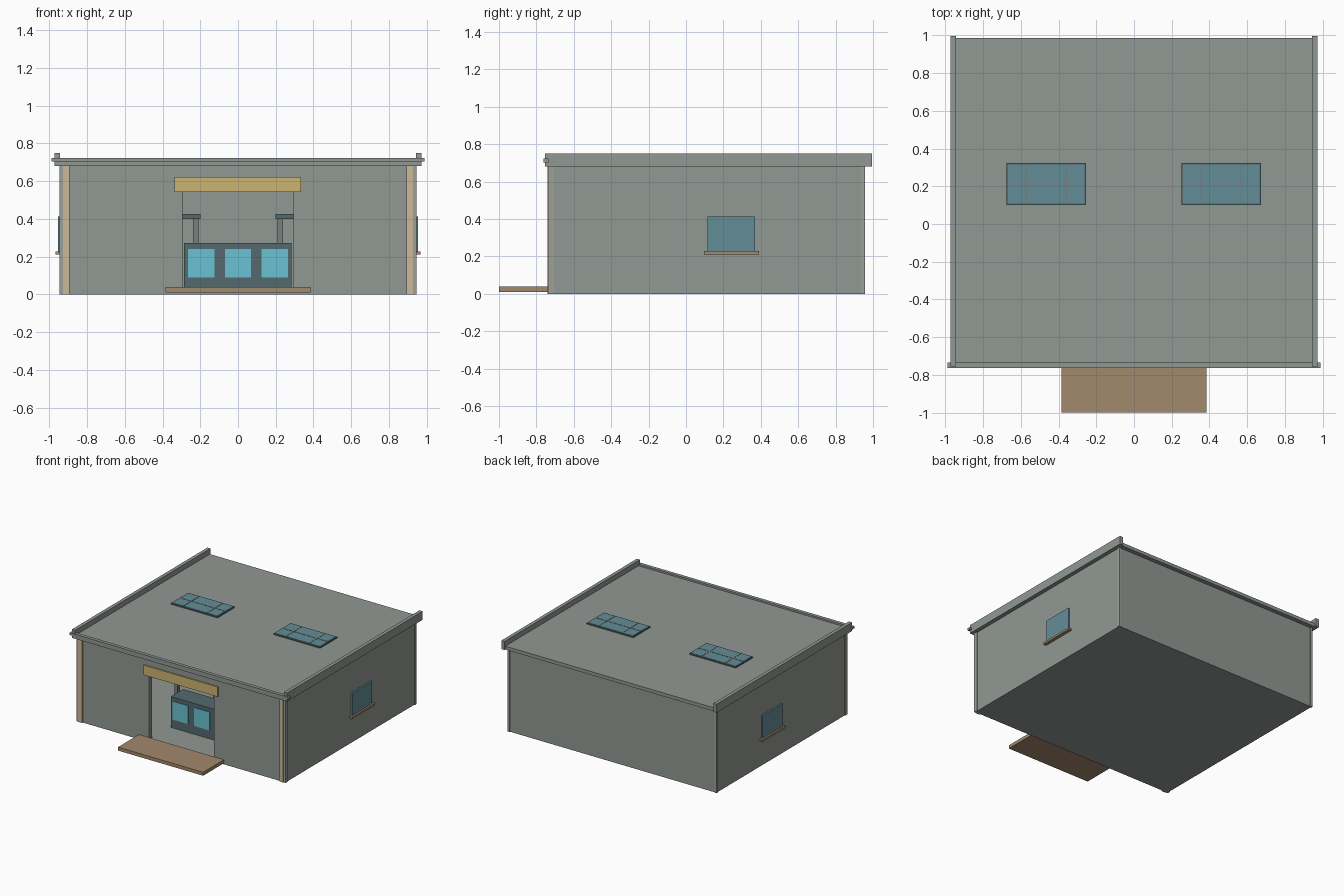
import bpy
import bmesh
from mathutils import Vector

if "Cube" in bpy.data.objects:
    bpy.data.objects.remove(bpy.data.objects["Cube"], do_unlink=True)


def material(name, *rgb):
    """Flat material from display values 0-255, stored as linear."""
    lin = [((c / 255 + 0.055) / 1.055) ** 2.4 for c in rgb] + [1]
    m = bpy.data.materials.new(name)
    m.use_nodes = True
    m.diffuse_color = lin
    m.node_tree.nodes["Principled BSDF"].inputs["Base Color"].default_value = lin
    return m


GREY = material("wall grey", 145, 152, 147)
TRIM = material("corner trim grey", 158, 160, 153)
TAN = material("pale tan", 203, 185, 152)
WOOD = material("brown wood", 162, 136, 108)
YELLOW = material("sign yellow", 203, 180, 114)
SLATE = material("dark slate", 84, 106, 110)
GLASS = material("window teal", 100, 141, 152)
CYAN = material("display cyan", 106, 194, 210)
LEG = material("leg grey", 122, 128, 126)


def box(name, x, y, z, mat):
    """Box from (min, max) ranges on each axis."""
    lo, hi = Vector((x[0], y[0], z[0])), Vector((x[1], y[1], z[1]))
    bm = bmesh.new()
    bmesh.ops.create_cube(bm, size=1)
    for v in bm.verts:
        v.co = (lo + hi) / 2 + v.co * (hi - lo)
    me = bpy.data.meshes.new(name)
    bm.to_mesh(me)
    bm.free()
    me.materials.append(mat)
    ob = bpy.data.objects.new(name, me)
    bpy.context.collection.objects.link(ob)
    return ob


def pair(name, x, y, z, mat):
    """Left box and its mirror image across x = 0."""
    box("left_" + name, x, y, z, mat)
    box("right_" + name, (-x[1], -x[0]), y, z, mat)


def carve(target, cutter):
    mod = target.modifiers.new("cut", "BOOLEAN")
    mod.operation = "DIFFERENCE"
    mod.solver = "EXACT"
    mod.object = cutter
    bpy.context.view_layer.objects.active = target
    bpy.ops.object.modifier_apply(modifier=mod.name)
    bpy.data.objects.remove(cutter, do_unlink=True)


# Hollow building shell with an open doorway
shell = box("building_shell", (-0.94, 0.94), (-0.73, 0.95), (0, 0.69), GREY)
carve(shell, box("room_cutter", (-0.9, 0.9), (-0.695, 0.91), (0.02, 0.66), GREY))
carve(shell, box("door_cutter", (-0.293, 0.293), (-0.8, -0.6), (0.02, 0.57), GREY))

# Corner trim and pale front strips
pair("front_corner_trim", (0.927, 0.946), (-0.736, -0.705), (0, 0.68), TRIM)
pair("back_corner_trim", (0.927, 0.946), (0.935, 0.956), (0, 0.68), TRIM)
pair("front_strip", (0.892, 0.927), (-0.74, -0.72), (0, 0.68), TAN)

# Flat roof, front lip and raised side rails
box("roof_slab", (-0.96, 0.96), (-0.755, 0.985), (0.68, 0.708), GREY)
box("front_lip", (-0.988, 0.988), (-0.763, -0.735), (0.703, 0.722), GREY)
pair("roof_rail", (0.944, 0.973), (-0.755, 0.995), (0.68, 0.75), GREY)

# Skylights with glazing bars
for side, cx in (("left", 0.462), ("right", -0.465)):
    x0, x1, y0, y1 = cx - 0.21, cx + 0.21, 0.1, 0.322
    box(side + "_skylight_frame", (x0, x1), (y0, y1), (0.705, 0.717), SLATE)
    box(side + "_skylight_glass", (x0 + 0.008, x1 - 0.008),
        (y0 + 0.008, y1 - 0.008), (0.712, 0.719), GLASS)
    for i, dx in enumerate((-0.106, 0.106)):
        box(f"{side}_skylight_bar_{i}", (cx + dx - 0.004, cx + dx + 0.004),
            (y0 + 0.01, y1 - 0.01), (0.714, 0.721), LEG)
    box(side + "_skylight_cross_bar", (x0 + 0.01, x1 - 0.01),
        (0.208, 0.214), (0.714, 0.721), LEG)

# Side windows and sills
pair("window", (0.935, 0.953), (0.115, 0.37), (0.228, 0.412), GLASS)
pair("window_sill", (0.935, 0.967), (0.095, 0.39), (0.211, 0.228), WOOD)

# Entrance step and blank sign board
box("entrance_step", (-0.385, 0.385), (-1, -0.73), (0.01, 0.038), WOOD)
box("sign_board", (-0.337, 0.335), (-0.74, -0.725), (0.542, 0.622), YELLOW)

# Display counter inside the doorway
box("counter", (-0.285, 0.283), (-0.46, -0.3), (0.02, 0.272), SLATE)
for i, cx in enumerate((-0.195, 0, 0.195)):
    box(f"counter_panel_{i}", (cx - 0.07, cx + 0.07), (-0.465, -0.457),
        (0.09, 0.24), CYAN)

# Tables standing deeper in the room
pair("table_top", (0.2, 0.6), (0, 0.4), (0.4, 0.425), SLATE)
for end, y in (("front", 0.02), ("back", 0.35)):
    for edge, x in (("inner", 0.21), ("outer", 0.56)):
        pair(f"table_{end}_{edge}_leg", (x, x + 0.028), (y, y + 0.03),
             (0.02, 0.4), LEG)
